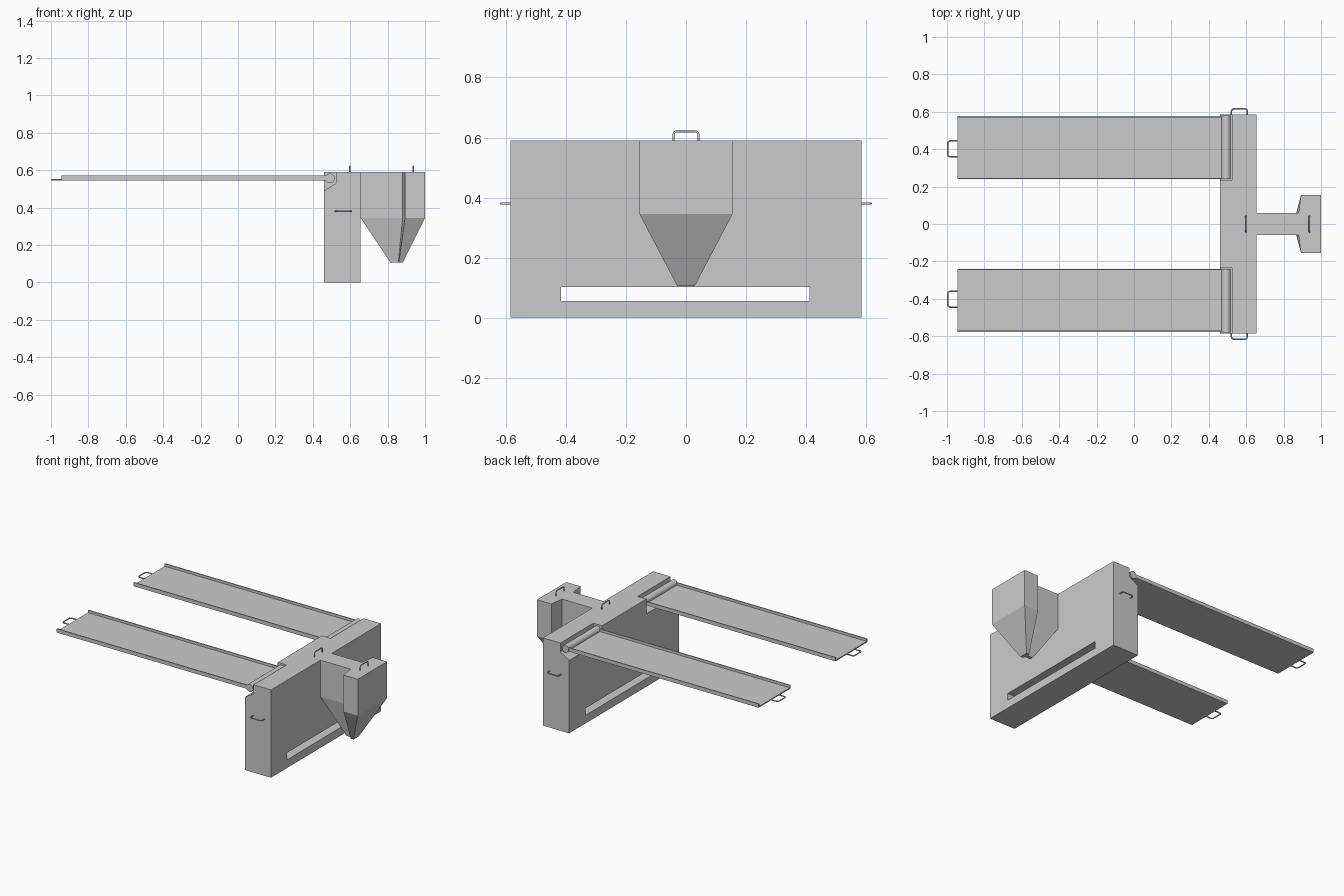
import bpy, bmesh, math
from mathutils import Vector

if "Cube" in bpy.data.objects:
    bpy.data.objects.remove(bpy.data.objects["Cube"])

grey = bpy.data.materials.new("light_grey")
grey.diffuse_color = (0.6, 0.6, 0.6, 1)
grey.use_nodes = True
grey.node_tree.nodes["Principled BSDF"].inputs["Base Color"].default_value = grey.diffuse_color


def finish(name, bm):
    bmesh.ops.recalc_face_normals(bm, faces=bm.faces)
    me = bpy.data.meshes.new(name)
    bm.to_mesh(me)
    bm.free()
    me.materials.append(grey)
    ob = bpy.data.objects.new(name, me)
    bpy.context.collection.objects.link(ob)
    return ob


def loft(name, rings):
    """Closed solid through rings of equal point count."""
    bm = bmesh.new()
    vs = [[bm.verts.new(p) for p in r] for r in rings]
    n = len(rings[0])
    for a, b in zip(vs, vs[1:]):
        for i in range(n):
            j = (i + 1) % n
            bm.faces.new((a[i], a[j], b[j], b[i]))
    bm.faces.new(vs[0])
    bm.faces.new(vs[-1])
    return finish(name, bm)


def along_y(name, profile, y0, y1):
    return loft(name, [[(x, y, z) for x, z in profile] for y in (y0, y1)])


def along_x(name, profile, x0, x1):
    return loft(name, [[(x, y, z) for y, z in profile] for x in (x0, x1)])


def handle(name, base, out, side, reach, half=0.042, rad=0.004):
    """U-shaped wire grip with rounded corners."""
    base, out, side = Vector(base), Vector(out), Vector(side)
    r, c = 0.012, reach - rad
    pts = [(-half, -0.004)]
    for cx, start in ((-half + r, 180), (half - r, 90)):
        for k in range(4):
            a = math.radians(start - 30 * k)
            pts.append((cx + r * math.cos(a), c - r + r * math.sin(a)))
    pts.append((half, -0.004))
    cu = bpy.data.curves.new(name, 'CURVE')
    cu.dimensions = '3D'
    cu.bevel_depth = rad
    cu.bevel_resolution = 1
    cu.use_fill_caps = True
    sp = cu.splines.new('POLY')
    sp.points.add(len(pts) - 1)
    for p, (s, o) in zip(sp.points, pts):
        p.co = (*(base + side * s + out * o), 1)
    cu.materials.append(grey)
    ob = bpy.data.objects.new(name, cu)
    bpy.context.collection.objects.link(ob)


def cut(target, cutter):
    cutter.hide_render = True
    cutter.hide_viewport = True
    m = target.modifiers.new("cut", 'BOOLEAN')
    m.operation = 'DIFFERENCE'
    m.solver = 'EXACT'
    m.object = cutter


# Upright body with a long slot near its foot
body = along_y("body", [(0.46, 0), (0.655, 0), (0.655, 0.59), (0.46, 0.59)], -0.585, 0.585)
cut(body, along_x("slot_cutter", [(-0.417, 0.055), (0.411, 0.055), (0.411, 0.102), (-0.417, 0.102)], 0.4, 0.7))

# Hopper: T-shaped plan, straight above and tapering to a small foot
tee = [(0.655, -0.06), (0.88, -0.06), (0.893, -0.155), (1.0, -0.155),
       (1.0, 0.155), (0.893, 0.155), (0.88, 0.06), (0.655, 0.06)]
cx, k = 0.852, 0.188
foot = [(cx + (x - cx) * k, y * k) for x, y in tee]
loft("hopper", [[(x, y, z) for x, y in ring]
                for ring, z in ((foot, 0.105), (tee, 0.345), (tee, 0.59))])

for s, tag in ((-1, "front"), (1, "back")):
    # Open-ended hinge notch in the upper corner of the body
    notch = [(0.40, 0.453), (0.46, 0.49), (0.525, 0.53), (0.525, 0.65), (0.40, 0.65)]
    cut(body, along_y("notch_cutter_" + tag, notch, s * 0.235, s * 0.65))

    # Hinge barrel
    ring = [(0.492 + 0.025 * math.cos(a * math.pi / 12), 0.557 + 0.025 * math.sin(a * math.pi / 12))
            for a in range(24)]
    barrel = along_y("hinge_barrel_" + tag, ring, s * 0.24, s * 0.58)
    bpy.context.view_layer.objects.active = barrel
    barrel.select_set(True)
    bpy.ops.object.shade_smooth_by_angle(angle=math.radians(35))
    barrel.select_set(False)

    # Channel-shaped ramp with a thin lip on each long side
    channel = [(0.24, 0.545), (0.577, 0.545), (0.577, 0.57), (0.57, 0.57),
               (0.57, 0.553), (0.247, 0.553), (0.247, 0.57), (0.24, 0.57)]
    along_x("ramp_" + tag, [(s * y, z) for y, z in channel], -0.945, 0.475)

    # Grips on the ramp end and the body end
    handle("ramp_handle_" + tag, (-0.945, s * 0.402, 0.548), (-1, 0, 0), (0, 1, 0), 0.055)
    handle("side_handle_" + tag, (0.563, s * 0.585, 0.38), (0, s, 0), (1, 0, 0), 0.035)

# Lifting grips on top
handle("body_top_handle", (0.598, 0, 0.59), (0, 0, 1), (0, 1, 0), 0.035)
handle("hopper_top_handle", (0.938, 0, 0.59), (0, 0, 1), (0, 1, 0), 0.035)
